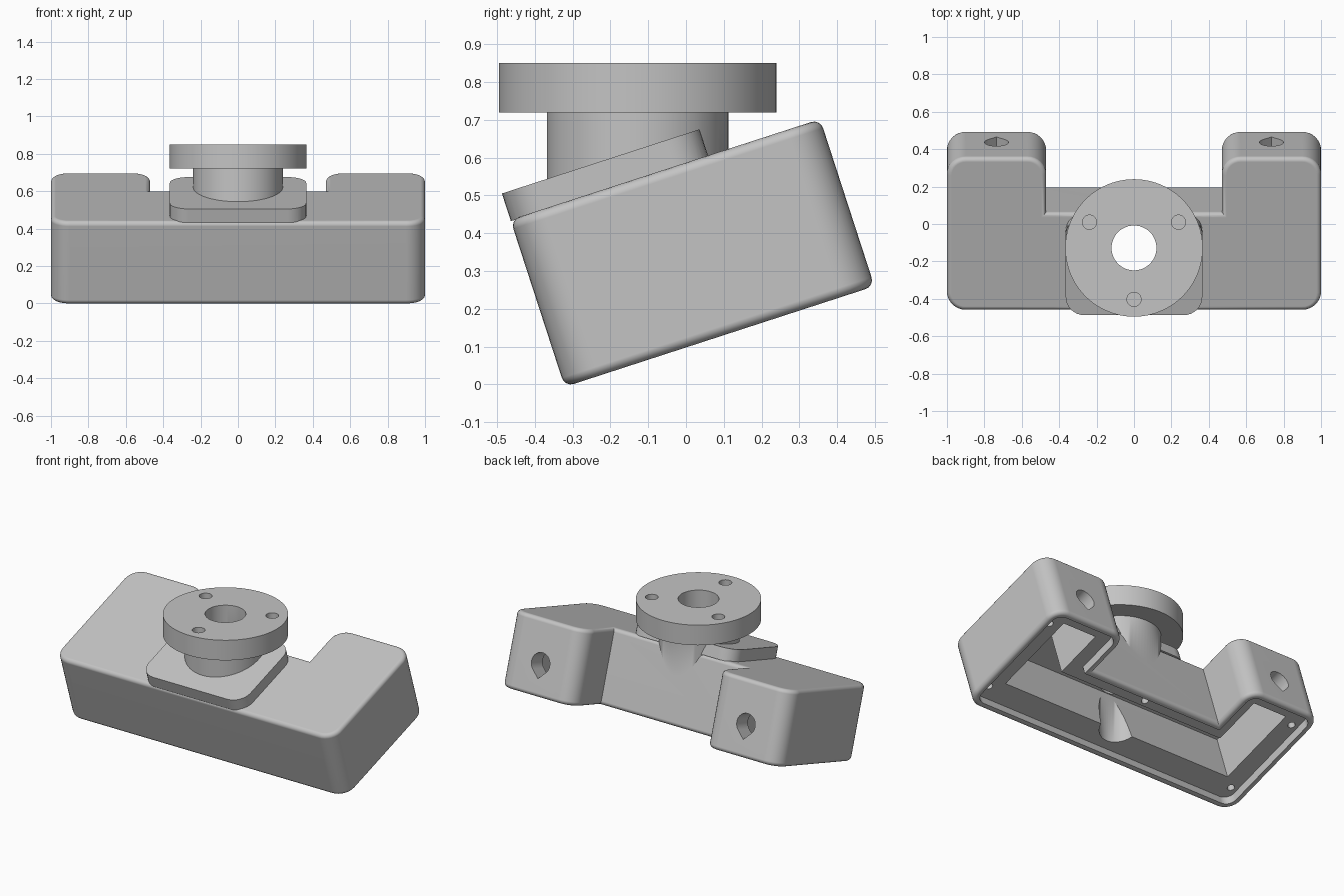
import bpy, bmesh, math
from mathutils import Matrix, Vector

if "Cube" in bpy.data.objects:
    bpy.data.objects.remove(bpy.data.objects["Cube"])

W, H = 0.862, 0.465          # depth and height of the tilted housing
TILT = Matrix.Translation((0, -0.321, -0.0065)) @ Matrix.Rotation(math.radians(18), 4, 'X')
UPRIGHT = Matrix.Rotation(math.radians(90), 4, 'X')
CY = -0.128                  # centre of flange, neck and bore

grey = bpy.data.materials.new("plain grey")
grey.diffuse_color = (0.55, 0.55, 0.55, 1)
grey.use_nodes = True
grey.node_tree.nodes["Principled BSDF"].inputs["Base Color"].default_value = grey.diffuse_color


def prism(name, pts, lo, hi, matrix=Matrix(), bevel=0):
    """Extrude a closed outline from lo to hi, then place it with matrix."""
    bm = bmesh.new()
    face = bm.faces.new([bm.verts.new((x, y, lo)) for x, y in pts])
    ext = bmesh.ops.extrude_face_region(bm, geom=[face], use_keep_orig=True)
    top = [g for g in ext['geom'] if isinstance(g, bmesh.types.BMVert)]
    bmesh.ops.translate(bm, verts=top, vec=(0, 0, hi - lo))
    bm.normal_update()
    bmesh.ops.recalc_face_normals(bm, faces=bm.faces[:])
    if bevel:
        rim = [e for e in bm.edges if abs(e.verts[0].co.z - e.verts[1].co.z) < 1e-6]
        bmesh.ops.bevel(bm, geom=rim, offset=bevel, segments=4, profile=0.5, affect='EDGES')
    bm.transform(matrix)
    bm.normal_update()
    me = bpy.data.meshes.new(name)
    bm.to_mesh(me)
    bm.free()
    me.materials.append(grey)
    ob = bpy.data.objects.new(name, me)
    bpy.context.collection.objects.link(ob)
    return ob


def circle(x, y, r, n=48):
    return [(x + r * math.cos(2 * math.pi * i / n), y + r * math.sin(2 * math.pi * i / n))
            for i in range(n)]


def rounded(corners, n=8):
    """Outline from (x, y, radius) right-angle corners."""
    out = []
    for i, (x, y, r) in enumerate(corners):
        p = Vector((x, y))
        if r <= 0:
            out.append((x, y))
            continue
        a = (Vector(corners[i - 1][:2]) - p).normalized()
        b = (Vector(corners[(i + 1) % len(corners)][:2]) - p).normalized()
        c = p + (a + b) * r
        for k in range(n + 1):
            t = math.pi / 2 * k / n
            out.append(tuple(c - b * r * math.cos(t) - a * r * math.sin(t)))
    return out


def u_outline(side, front, back, notch, r):
    """Notched housing outline, each wall inset by its own amount."""
    x, f, b, n, m = 1 - side, front, W - back, 0.47 + notch, 0.55 - notch
    return rounded([(-x, f, r), (x, f, r), (x, b, r), (n, b, r), (n, m, 0),
                    (-n, m, 0), (-n, b, r), (-x, b, r)])


def combine(ob, other, op):
    mod = ob.modifiers.new(op, 'BOOLEAN')
    mod.operation, mod.solver, mod.object = op, 'EXACT', other
    bpy.context.view_layer.objects.active = ob
    bpy.ops.object.modifier_apply(modifier=mod.name)
    bpy.data.objects.remove(other)


# Tilted housing, saddle plate, upright neck and flange
housing = prism("mount_housing", u_outline(0, 0, 0, 0, 0.1), 0, H, TILT, 0.025)
plate = rounded([(-0.365, 0, 0.1), (0.365, 0, 0.1), (0.365, 0.55, 0.1), (-0.365, 0.55, 0.1)])
combine(housing, prism("saddle_plate", plate, H - 0.004, 0.538, TILT), 'UNION')
combine(housing, prism("neck", circle(0, CY, 0.24, 72), 0.25, 0.78), 'UNION')
combine(housing, prism("flange", circle(0, CY, 0.3675, 96), 0.72, 0.85), 'UNION')

# Open underside: shallow lid recess, then the deep cavity and the through bore
cutters = [prism("lid_recess", u_outline(0.04, 0.04, 0.04, 0.04, 0.06), -0.1, 0.055, TILT),
           prism("cavity", u_outline(0.16, 0.19, 0.12, 0.13, 0), -0.1, 0.36, TILT),
           prism("bore", circle(0, CY, 0.12), -0.5, 1.2)]

# Blind bolt holes in the flange
for deg in (30, 150, 270):
    a = math.radians(deg)
    cutters.append(prism("bolt_hole", circle(0.275 * math.cos(a), CY + 0.275 * math.sin(a), 0.038, 32),
                         0.75, 0.95))

# Lid screw holes in the ledge
for x, u in ((-0.915, 0.128), (0.915, 0.128), (-0.915, W - 0.16), (0.915, W - 0.16), (0, 0.46)):
    cutters.append(prism("screw_hole", circle(x, u, 0.022, 20), -0.1, 0.2, TILT))

# Teardrop cable holes in the back of both arms, point down
for x in (-0.735, 0.735):
    r, v = 0.065, 0.2
    drop = [(x + r * math.cos(t), v + r * math.sin(t))
            for t in (math.radians(-45 + 270 * i / 30) for i in range(31))]
    drop.append((x, v - r * math.sqrt(2)))
    cutters.append(prism("cable_hole", drop, -W - 0.1, -W + 0.18, TILT @ UPRIGHT))

for c in cutters:
    combine(housing, c, 'DIFFERENCE')

# Smooth the rounded surfaces, keep edges crisp and large faces flat
bpy.ops.object.select_all(action='DESELECT')
housing.select_set(True)
bpy.context.view_layer.objects.active = housing
bpy.ops.object.shade_smooth_by_angle(angle=math.radians(30))
flat = housing.modifiers.new("flat_faces", 'WEIGHTED_NORMAL')
flat.keep_sharp = True
